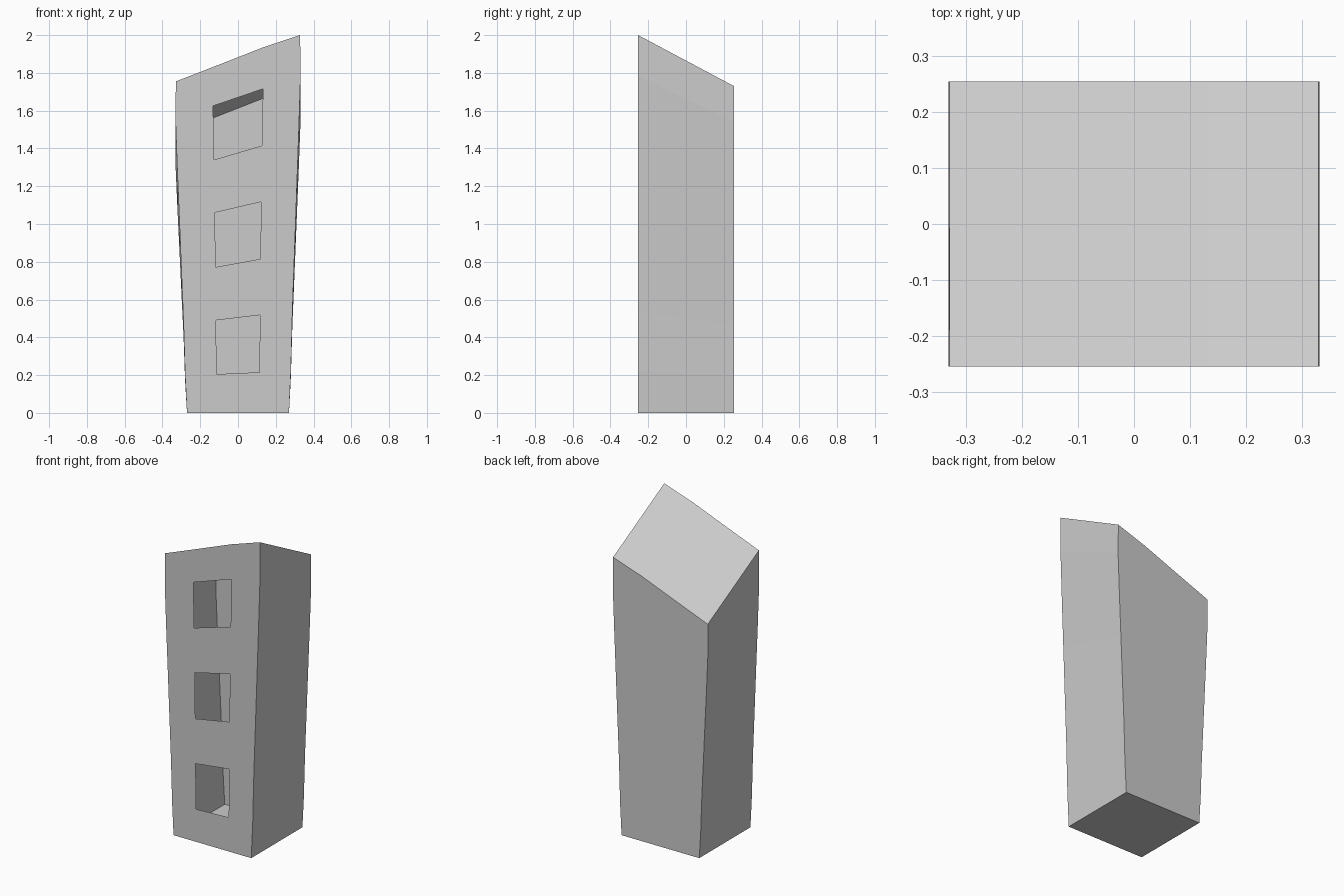
import bpy, bmesh

if "Cube" in bpy.data.objects:
    bpy.data.objects.remove(bpy.data.objects["Cube"])

# Hollow, sheared tower shell with three window openings in the front
DEPTH = 0.254        # half depth
DROP = 0.27          # how far the roof falls from front to back

# Per row: half width, window half width, z at left and right window edge
ROWS = [
    (0.270, 0.112, 0.000, 0.000),
    (0.280, 0.113, 0.205, 0.215),
    (0.288, 0.117, 0.490, 0.518),
    (0.299, 0.119, 0.772, 0.815),
    (0.310, 0.122, 1.060, 1.117),
    (0.321, 0.127, 1.340, 1.415),
    (0.331, 0.132, 1.625, 1.715),
    (0.329, 0.130, 1.832, 1.934),
]
ROOF = [1.755, 1.832, 1.934, 2.0]   # roof line along the front


def row_points(i):
    hw, iw, zl, zr = ROWS[i]
    xs = [-hw, -iw, iw, hw]
    if i == len(ROWS) - 1:
        return list(zip(xs, ROOF))
    mid, slope = (zl + zr) / 2, (zr - zl) / (2 * iw)
    return [(x, mid + slope * x) for x in xs]


bm = bmesh.new()
front, back = [], []
for i in range(len(ROWS)):
    pts = row_points(i)
    front.append([bm.verts.new((x, -DEPTH, z)) for x, z in pts])
    back.append([bm.verts.new((x, DEPTH, z * (1 - DROP / ROOF[c])))
                 for c, (x, z) in enumerate(pts)])

for i in range(len(ROWS) - 1):
    f0, f1, b0, b1 = front[i], front[i + 1], back[i], back[i + 1]
    # front and back walls, leaving the window cells open
    for c in range(3):
        if not (c == 1 and i in (1, 3, 5)):
            bm.faces.new((f0[c], f0[c + 1], f1[c + 1], f1[c]))
        bm.faces.new((b0[c + 1], b0[c], b1[c], b1[c + 1]))
    # side walls
    bm.faces.new((b0[0], f0[0], f1[0], b1[0]))
    bm.faces.new((f0[3], b0[3], b1[3], f1[3]))

# floor and roof
for c in range(3):
    bm.faces.new((front[0][c + 1], front[0][c], back[0][c], back[0][c + 1]))
    bm.faces.new((front[-1][c], front[-1][c + 1], back[-1][c + 1], back[-1][c]))

mesh = bpy.data.meshes.new("tower_shell")
bm.to_mesh(mesh)
bm.free()
bpy.context.collection.objects.link(bpy.data.objects.new("tower_shell", mesh))
